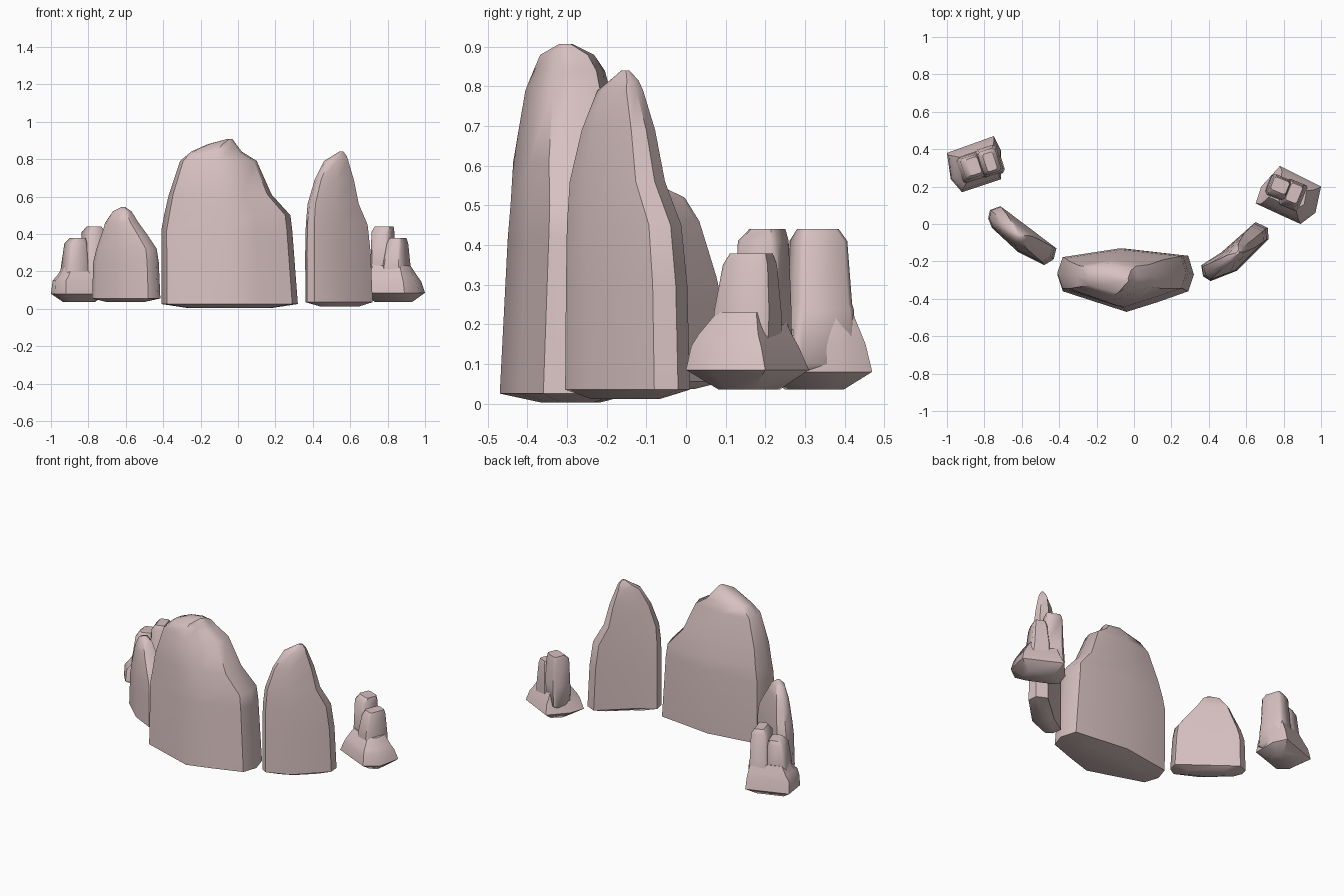
import bpy, bmesh, math
from mathutils import Vector

cube = bpy.data.objects.get("Cube")
if cube:
    bpy.data.objects.remove(cube, do_unlink=True)

stone_mat = bpy.data.materials.new("pale pink stone")
stone_mat.use_nodes = True
colour = (0.68, 0.53, 0.53, 1)
stone_mat.diffuse_color = colour
stone_mat.node_tree.nodes["Principled BSDF"].inputs["Base Color"].default_value = colour


def stone(name, plan, angle, levels, foot):
    """Loft a footprint upwards. Each level is (z, left x, right x, front, back),
    front and back being fractions of the footprint's depth."""
    a = math.radians(angle)
    along = Vector((math.cos(a), math.sin(a)))
    across = Vector((-math.sin(a), math.cos(a)))
    pts = [Vector(p) for p in plan]
    us, vs = [p.dot(along) for p in pts], [p.dot(across) for p in pts]
    x0, x1 = min(p.x for p in pts), max(p.x for p in pts)
    u0, ulen = min(us), max(us) - min(us)
    v0, vlen = min(vs), max(vs) - min(vs)

    # underside is a shallow keel, inset from the lowest level
    z, l, r, f, b = levels[0]
    w = r - l
    levels = [(foot, l + w * .2, r - w * .2, f + .3, b - .25)] + levels
    bm = bmesh.new()
    rings = []
    for z, l, r, f, b in levels:
        ring = []
        for u, v in zip(us, vs):
            s, t = (u - u0) / ulen, (v - v0) / vlen
            x = (l + (r - l) * s - x0) / (x1 - x0)
            p = along * (u0 + ulen * x) + across * (v0 + vlen * (f + (b - f) * t))
            ring.append(bm.verts.new((p.x, p.y, z)))
        rings.append(ring)
    n = len(pts)
    for low, high in zip(rings, rings[1:]):
        for i in range(n):
            j = (i + 1) % n
            bm.faces.new((low[i], low[j], high[j], high[i]))
    bm.faces.new(rings[0][::-1])
    bm.faces.new(rings[-1])
    bmesh.ops.recalc_face_normals(bm, faces=bm.faces)
    mesh = bpy.data.meshes.new(name)
    bm.to_mesh(mesh)
    bm.free()
    mesh.materials.append(stone_mat)
    obj = bpy.data.objects.new(name, mesh)
    bpy.context.collection.objects.link(obj)
    bpy.ops.object.select_all(action='DESELECT')
    obj.select_set(True)
    bpy.context.view_layer.objects.active = obj
    bpy.ops.object.shade_smooth_by_angle(angle=math.radians(45))
    return obj


def block(cx, cy, w, d, angle, c=.25):
    """Footprint of a rectangle with cut corners."""
    a = math.radians(angle)
    w, d = w / 2, d / 2
    k = min(w, d) * c
    corners = []
    for sx, sy in ((-1, -1), (1, -1), (1, 1), (-1, 1)):
        pair = [(sx * w, sy * (d - k)), (sx * (w - k), sy * d)]
        corners += pair if sx * sy > 0 else pair[::-1]
    return [(cx + x * math.cos(a) - y * math.sin(a),
             cy + x * math.sin(a) + y * math.cos(a)) for x, y in corners]


# large centre slab
stone("centre_slab",
      [(-.41, -.27), (-.38, -.36), (-.04, -.47), (.12, -.42), (.29, -.36),
       (.32, -.27), (.29, -.17), (-.06, -.13), (-.38, -.18)], 0,
      [(.025, -.41, .32, 0, 1), (.42, -.41, .29, .06, 1), (.5, -.395, .28, .08, .98),
       (.61, -.37, .18, .1, .92), (.79, -.31, .1, .19, .82), (.84, -.25, .02, .25, .78),
       (.88, -.16, -.01, .3, .7), (.907, -.06, -.03, .44, .54)], .003)

# tall left slab
stone("left_slab",
      [(.36, -.22), (.37, -.28), (.41, -.305), (.55, -.25), (.72, -.08),
       (.715, -.02), (.65, .01), (.47, -.15)], 38,
      [(.035, .36, .72, 0, 1), (.3, .36, .71, .03, 1), (.45, .362, .693, .06, .97),
       (.56, .372, .64, .1, .92), (.69, .41, .612, .18, .85), (.79, .46, .58, .28, .75),
       (.815, .5, .572, .35, .68), (.84, .535, .555, .46, .56)], .012)

# smaller right slab
stone("right_slab",
      [(-.78, .03), (-.76, -.02), (-.62, -.15), (-.48, -.22), (-.43, -.19),
       (-.415, -.13), (-.68, .07), (-.715, .095), (-.77, .075)], -36,
      [(.055, -.78, -.415, 0, 1), (.25, -.775, -.425, .04, 1), (.32, -.757, -.435, .07, .96),
       (.4, -.725, -.49, .12, .9), (.46, -.703, -.535, .18, .84), (.52, -.66, -.57, .28, .74),
       (.543, -.615, -.595, .45, .56)], .037)

# left cluster: flared base and two pillars
stone("left_cluster_base",
      [(.65, .11), (.78, .05), (.89, 0), (.97, .06), (1, .2), (.78, .31), (.68, .2)], -25,
      [(.085, .65, 1, 0, 1), (.145, .68, .98, .04, .92), (.175, .69, .96, .1, .85),
       (.23, .71, .92, .26, .76)], .035)
stone("left_cluster_outer_pillar", block(.85, .155, .12, .15, -22), -22,
      [(.13, .77, .935, 0, 1), (.23, .775, .92, 0, 1), (.35, .795, .905, .14, .95),
       (.378, .81, .895, .25, .9)], .1)
stone("left_cluster_inner_pillar", block(.775, .195, .12, .12, -22), -22,
      [(.13, .7, .85, 0, 1), (.25, .71, .845, 0, 1), (.41, .715, .835, .05, .95),
       (.44, .725, .83, .3, .9)], .1)

# right cluster: flared base and two pillars
stone("right_cluster_base",
      [(-1, .38), (-.98, .24), (-.92, .17), (-.71, .24), (-.71, .39), (-.75, .47)], 18,
      [(.08, -1, -.71, 0, 1), (.15, -.995, -.715, .05, .93), (.18, -.97, -.72, .12, .88),
       (.23, -.94, -.73, .25, .8)], .035)
stone("right_cluster_outer_pillar", block(-.875, .3, .12, .14, 18), 18,
      [(.13, -.96, -.79, 0, 1), (.23, -.945, -.795, 0, 1), (.35, -.925, -.805, .1, .93),
       (.378, -.89, -.81, .2, .85)], .1)
stone("right_cluster_inner_pillar", block(-.775, .335, .12, .15, 18), 18,
      [(.1, -.85, -.69, -.05, 1.08), (.24, -.845, -.7, 0, 1.02), (.25, -.84, -.705, .02, 1),
       (.41, -.835, -.71, .06, .92), (.44, -.805, -.735, .15, .8)], .07)
